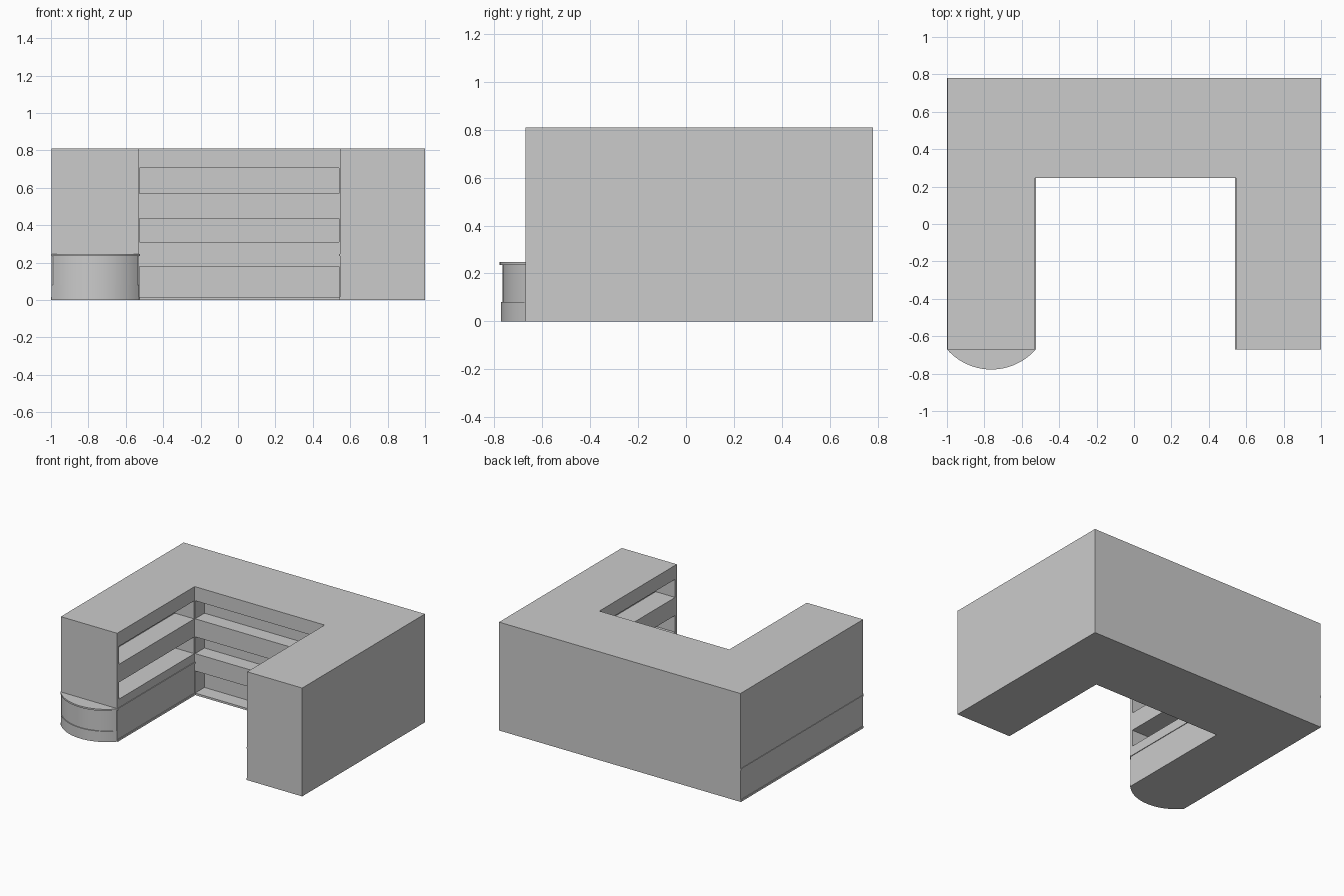
import bpy, bmesh, math

if "Cube" in bpy.data.objects:
    bpy.data.objects.remove(bpy.data.objects["Cube"])

XL, XR, YF, YI, YB, H = -0.53, 0.545, -0.67, 0.245, 0.78, 0.81
LX = -0.996            # left face sits just behind its trim


def prism(name, pts, z0, z1, smooth=False):
    """Extrude a plan outline from z0 to z1."""
    bm = bmesh.new()
    f = bm.faces.new([bm.verts.new((x, y, z0)) for x, y in pts])
    r = bmesh.ops.extrude_face_region(bm, geom=[f])
    for v in r["geom"]:
        if isinstance(v, bmesh.types.BMVert):
            v.co.z = z1
    bmesh.ops.recalc_face_normals(bm, faces=bm.faces)
    me = bpy.data.meshes.new(name)
    bm.to_mesh(me)
    bm.free()
    ob = bpy.data.objects.new(name, me)
    bpy.context.collection.objects.link(ob)
    if smooth:
        bpy.ops.object.select_all(action='DESELECT')
        ob.select_set(True)
        bpy.context.view_layer.objects.active = ob
        bpy.ops.object.shade_smooth_by_angle(angle=math.radians(30))
    return ob


def box(name, x0, x1, y0, y1, z0, z1):
    return prism(name, [(x0, y0), (x1, y0), (x1, y1), (x0, y1)], z0, z1)


def bow(x0, x1, y0, sag, n=24):
    """Bowed front outline bulging toward -y."""
    c, w = (x0 + x1) / 2, (x1 - x0) / 2
    r = (w * w + sag * sag) / (2 * sag)
    a = math.asin(w / r)
    return [(c + r * math.sin(t), y0 - sag + r - r * math.cos(t))
            for t in (-a + 2 * a * i / n for i in range(n + 1))]


# U-shaped cabinet body
body = prism("cabinet_body", [(LX, YF), (XL, YF), (XL, YI), (XR, YI), (XR, YF),
                              (1, YF), (1, YB), (LX, YB)], 0, H)

# Shelf niches cut into the inner faces
WING_D, BACK_D, END = 0.16, 0.11, 0.02
cuts = []
for z0, z1 in ((0.57, 0.705), (0.31, 0.435)):
    cuts.append((XL - WING_D, XL + 0.03, YF + END, YI - 0.005, z0, z1))
    cuts.append((XR - 0.03, XR + WING_D, YF + END, YI - 0.005, z0, z1))
for z0, z1 in ((0.57, 0.705), (0.31, 0.435), (0.015, 0.18)):
    cuts.append((XL + 0.004, XR - 0.004, YI - 0.004, YI + BACK_D, z0, z1))
for i, c in enumerate(cuts):
    cutter = box(f"niche_cutter_{i}", *c)
    m = body.modifiers.new(f"niche_{i}", 'BOOLEAN')
    m.operation, m.solver, m.object = 'DIFFERENCE', 'EXACT', cutter
bpy.context.view_layer.update()
mesh = bpy.data.meshes.new_from_object(
    body.evaluated_get(bpy.context.evaluated_depsgraph_get()))
body.modifiers.clear()
body.data = mesh
for ob in [o for o in bpy.data.objects if o.name.startswith("niche_cutter")]:
    bpy.data.objects.remove(ob)

# Bowed end counter: plinth, recessed drum and lipped top
prism("counter_plinth", bow(LX, XL, YF, 0.103), 0, 0.08, True)
prism("counter_drum", bow(LX + 0.006, XL - 0.006, YF, 0.096), 0.08, 0.235, True)
prism("counter_top", bow(-1, XL + 0.005, YF, 0.108), 0.235, 0.247, True)

# Thin trim rails along the wings
for tag, z0, z1 in (("counter", 0.235, 0.247), ("floor", 0.0, 0.015)):
    box(f"{tag}_rail_outer_left", -1, LX, YF, YB, z0, z1)
    box(f"{tag}_rail_inner_left", XL, XL + 0.005, YF, YI, z0, z1)
    box(f"{tag}_rail_inner_right", XR - 0.005, XR, YF, YI, z0, z1)
